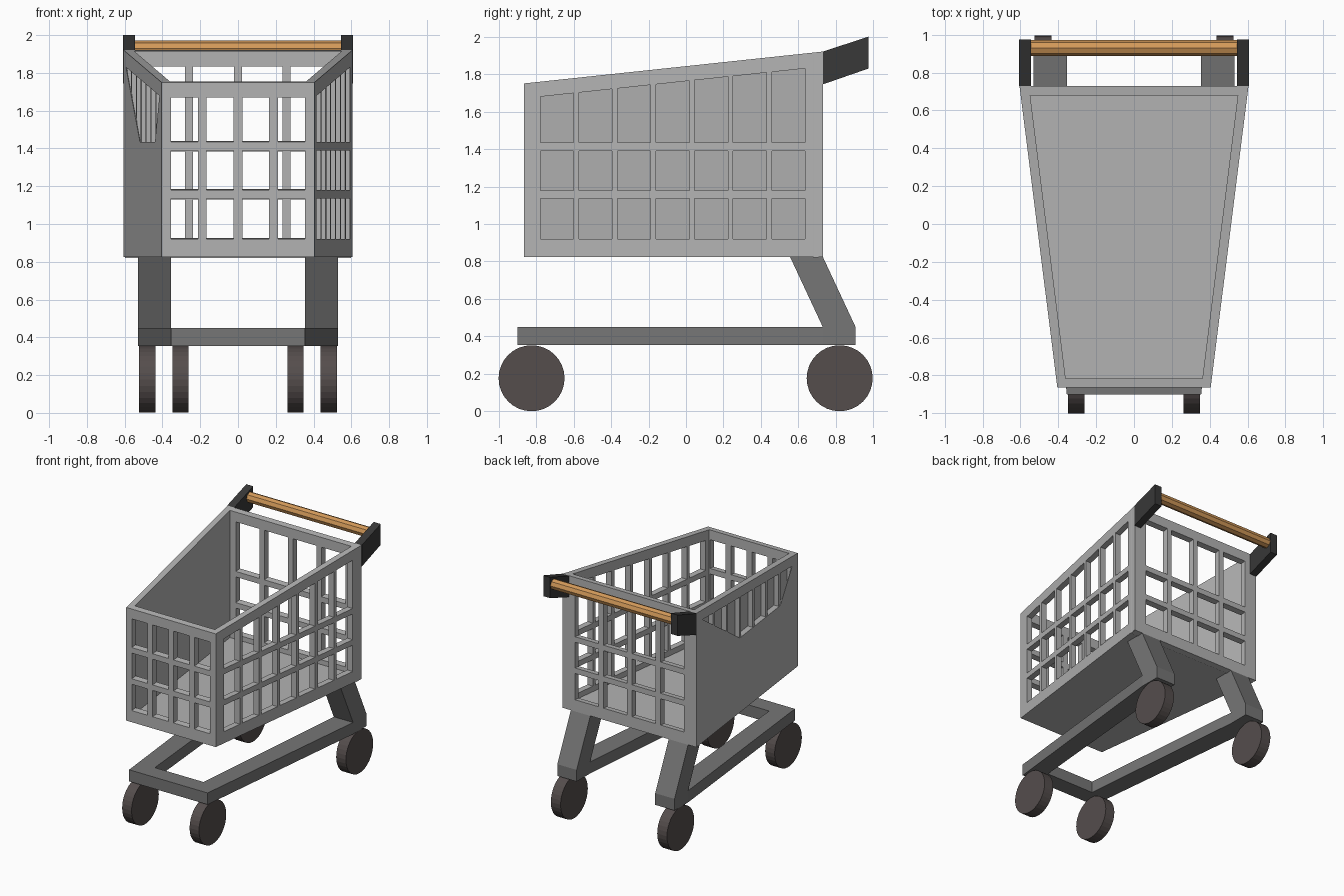
import bpy, math
from collections import Counter
from mathutils import Vector

if "Cube" in bpy.data.objects:
    bpy.data.objects.remove(bpy.data.objects["Cube"])


def material(name, c):
    m = bpy.data.materials.new(name)
    m.diffuse_color = (*c, 1)
    m.use_nodes = True
    m.node_tree.nodes["Principled BSDF"].inputs["Base Color"].default_value = m.diffuse_color
    return m


BASKET = material("basket_grey", (0.45, 0.45, 0.45))
FRAME = material("frame_grey", (0.18, 0.18, 0.18))
DARK = material("bracket_dark", (0.04, 0.04, 0.04))
RUBBER = material("wheel_rubber", (0.09, 0.075, 0.073))
WOOD = material("handle_orange", (0.65, 0.32, 0.10))


def extruded(name, verts, faces, vec, mat):
    """Closed solid: a sheet of faces thickened along vec."""
    n = len(verts)
    verts = [Vector(v) for v in verts]
    verts += [v + Vector(vec) for v in verts]
    edges = Counter()
    for f in faces:
        for a, b in zip(f, f[1:] + f[:1]):
            edges[(a, b)] += 1
    out = list(faces) + [[i + n for i in reversed(f)] for f in faces]
    out += [[b, a, a + n, b + n] for a, b in edges if (b, a) not in edges]
    # make the winding point outwards, away from the extrusion
    f = [verts[i] for i in faces[0]]
    if (f[1] - f[0]).cross(f[-1] - f[0]).dot(Vector(vec)) > 0:
        out = [list(reversed(q)) for q in out]
    me = bpy.data.meshes.new(name)
    me.from_pydata(verts, [], out)
    me.materials.append(mat)
    me.validate()
    ob = bpy.data.objects.new(name, me)
    bpy.context.collection.objects.link(ob)
    return ob


def cylinder(name, r, depth, loc, sides, mat):
    bpy.ops.mesh.primitive_cylinder_add(vertices=sides, radius=r, depth=depth,
                                        location=loc, rotation=(0, math.pi / 2, 0))
    bpy.context.object.name = name
    bpy.context.object.data.materials.append(mat)


# Basket dimensions
YF, YB, Z0, T = -0.865, 0.73, 0.825, 0.05
SLOPE = 0.17 / (YB - YF)


def half(y):
    return 0.405 + 0.2 * (y - YF) / (YB - YF)


def top(y):
    return 1.75 + SLOPE * (y - YF)


def lines(lo, hi, count, start, width, pitch):
    us = [lo]
    for i in range(count):
        us += [start + i * pitch, start + i * pitch + width]
    return us + [hi]


def grid_wall(name, us, point, vec):
    """Wall with a 3-row grid of square openings; point(u, row) gives the outer face."""
    verts = [point(u, j) for u in us for j in range(8)]
    faces = [[i * 8 + j, (i + 1) * 8 + j, (i + 1) * 8 + j + 1, i * 8 + j + 1]
             for i in range(len(us) - 1) for j in range(7) if not (i % 2 and j % 2)]
    return extruded(name, verts, faces, vec, BASKET)


def row_z(j, y):
    return [Z0, 0.92, 1.135, 1.18, 1.39, 1.435, top(y) - 0.08, top(y)][j]


# Basket front and back
grid_wall("basket_front", lines(-0.405, 0.405, 4, -0.355, 0.142, 0.189),
          lambda u, j: (u, YF, row_z(j, YF)), (0, T, T * SLOPE))
grid_wall("basket_back", lines(-0.599, 0.599, 4, -0.495, 0.215, 0.258),
          lambda u, j: (u, YB, row_z(j, YB)), (0, -T, -T * SLOPE))

# Basket sides; the left one is closed by thin skins
C = 0.004
side = lines(YF, YB, 7, -0.777, 0.177, 0.2058)
grid_wall("basket_right", side, lambda u, j: (half(u), u, row_z(j, u)), (-T, 0, 0))
grid_wall("basket_left", side, lambda u, j: (-half(u) + C, u, row_z(j, u)),
          (T - 2 * C, 0, 0))
corners = [(YF, Z0), (YB, Z0), (YB, top(YB)), (YF, top(YF))]
window = [(-0.59, 1.435), (0.045, 1.435), (0.635, top(0.635) - 0.08),
          (-0.777, top(-0.777) - 0.08)]
extruded("basket_left_outer_skin", [(-half(y), y, z) for y, z in corners + window],
         [[i, (i + 1) % 4, (i + 1) % 4 + 4, i + 4] for i in range(4)], (C, 0, 0), BASKET)
extruded("basket_left_inner_skin", [(-half(y) + T - C, y, z) for y, z in corners],
         [[0, 1, 2, 3]], (C, 0, 0), BASKET)

# Basket floor
a, b = 0.4, 0.6
extruded("basket_floor", [(-a, YF + .002, Z0), (a, YF + .002, Z0),
                          (b, YB - .002, Z0), (-b, YB - .002, Z0)],
         [[0, 1, 2, 3]], (0, 0, T), BASKET)

# Base frame: U shaped, open at the back
plan = [(0.355, -0.9), (0.53, 0.73), (0.53, 0.905), (0.355, 0.905), (0.355, 0.73), (0.22, -0.76)]
verts = [(s * x, y, 0.355) for s in (1, -1) for x, y in plan]
extruded("base_frame", verts,
         [[0, 1, 4, 5], [1, 2, 3, 4], [11, 10, 7, 6], [10, 9, 8, 7], [6, 0, 5, 11]],
         (0, 0, 0.095), FRAME)

for s, tag in ((1, "right"), (-1, "left")):
    # Slanted rear leg
    leg = [(0.73, 0.45), (0.905, 0.45), (0.73, Z0), (0.555, Z0)]
    extruded("rear_leg_" + tag, [(s * 0.355, y, z) for y, z in leg],
             [[0, 1, 2, 3]], (s * 0.175, 0, 0), FRAME)
    # Handle bracket
    arm = [(0.73, 1.745), (0.975, 1.83), (0.975, 2.0), (0.73, 1.92)]
    extruded("handle_bracket_" + tag, [(s * 0.545, y, z) for y, z in arm],
             [[0, 1, 2, 3]], (s * 0.063, 0, 0), DARK)
    # Wheels
    cylinder("front_wheel_" + tag, 0.176, 0.085, (s * 0.305, -0.824, 0.177), 32, RUBBER)
    cylinder("rear_wheel_" + tag, 0.176, 0.088, (s * 0.481, 0.82, 0.177), 32, RUBBER)

# Handle bar
cylinder("handle_bar", 0.042, 1.1, (0, 0.93, 1.929), 8, WOOD)
